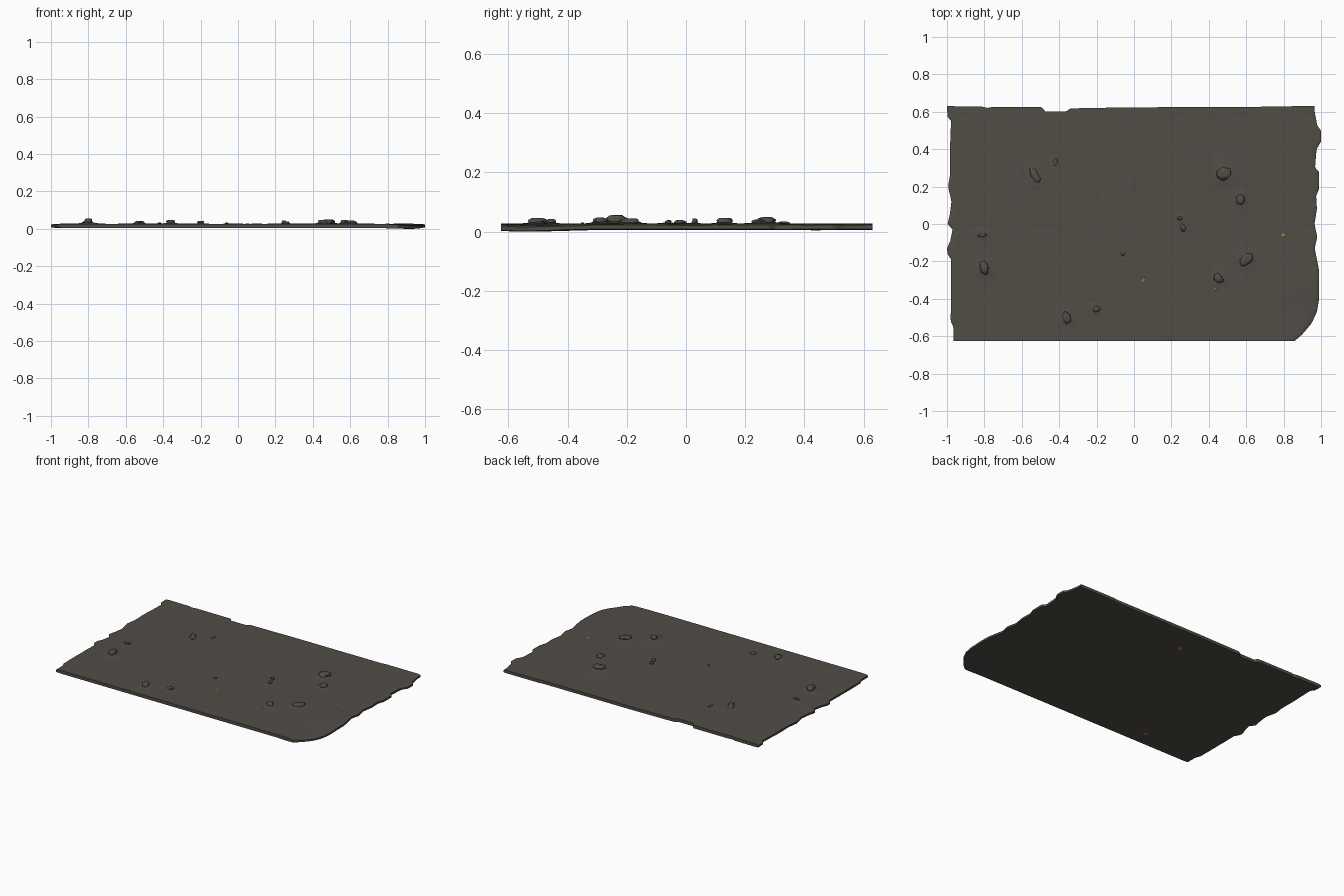
import bpy, bmesh, math, random
from mathutils import Vector, noise

if "Cube" in bpy.data.objects:
    bpy.data.objects.remove(bpy.data.objects["Cube"])

random.seed(4)


def material(name, rgb):
    m = bpy.data.materials.new(name)
    m.diffuse_color = (*rgb, 1)
    m.use_nodes = True
    m.node_tree.nodes["Principled BSDF"].inputs["Base Color"].default_value = m.diffuse_color
    return m


STONE = material("dark earth grey", (0.083, 0.074, 0.062))
GOLD = material("dull gold", (0.36, 0.25, 0.05))


def finish(bm, name, mat, angle=40):
    bmesh.ops.recalc_face_normals(bm, faces=bm.faces[:])
    me = bpy.data.meshes.new(name)
    bm.to_mesh(me)
    bm.free()
    me.materials.append(mat)
    ob = bpy.data.objects.new(name, me)
    bpy.context.collection.objects.link(ob)
    bpy.ops.object.select_all(action='DESELECT')
    ob.select_set(True)
    bpy.context.view_layer.objects.active = ob
    bpy.ops.object.shade_smooth_by_angle(angle=math.radians(angle))
    return ob


def interp(table, t):
    if t <= table[0][0]:
        return table[0][1]
    for (a, va), (b, vb) in zip(table, table[1:]):
        if t <= b:
            return va + (vb - va) * (t - a) / (b - a)
    return table[-1][1]


# ragged edges: left and right as x by y, back as y by x
LEFT = [(-.625, -.965), (-.55, -.966), (-.52, -.98), (-.19, -.978), (-.16, -.997),
        (-.13, -1), (-.09, -.982), (-.03, -.97), (0, -.997), (.05, -.985), (.12, -.976),
        (.2, -.994), (.26, -.984), (.4, -.984), (.555, -.978), (.57, -.997), (.63, -1)]
RIGHT = [(-.625, .86), (-.59, .90), (-.53, .95), (-.47, .978), (-.40, .99), (-.24, .988),
         (-.13, .966), (-.07, .98), (0, .965), (.08, .978), (.15, .974), (.19, .99),
         (.28, .99), (.30, .968), (.40, .976), (.44, 1), (.50, 1), (.525, .98),
         (.6, .966), (.63, .965)]
BACK = [(-1, .63), (-.81, .628), (-.78, .62), (-.76, .625), (-.48, .625), (-.474, .602),
        (-.35, .602), (-.33, .618), (0, .624), (.7, .625), (.72, .629), (1, .63)]

# stones: x, y, half length, half width, height above the surface, turn
STONES = [(.48, .27, .046, .036, .022, 25), (.57, .13, .032, .024, .020, 80),
          (.60, -.19, .046, .028, .017, 40), (.45, -.29, .034, .023, .021, -40),
          (.262, -.02, .024, .014, .012, 110), (.245, .03, .014, .011, .017, 0),
          (-.80, -.235, .042, .025, .029, 100), (-.81, -.06, .028, .010, .012, 5),
          (-.36, -.50, .036, .024, .020, 110), (-.20, -.455, .022, .016, .016, 30),
          (-.53, .26, .050, .022, .014, 120), (-.42, .33, .022, .012, .007, 70),
          (-.06, -.16, .012, .010, .006, 0)]
TOP, BOT = .027, .007


def surface(x, y):
    """Top height: faint unevenness plus a soft skirt around each stone."""
    h = TOP + .0008 * noise.noise(Vector((x * 5, y * 5, 1)))
    for sx, sy, a, b, up, rot in STONES:
        d = math.hypot(x - sx, y - sy) / (a * 1.15)
        if d < 3:
            h += up * .32 * math.exp(-d * d)
    h += .002 * math.exp(-((x / .02) ** 2 + ((y - .22) / .03) ** 2))
    return h


# slab: one bent grid above, one below, stitched along the rim
NX, NY = 180, 112
bm = bmesh.new()
top, bot = [], []
for j in range(NY + 1):
    rt, rb = [], []
    for i in range(NX + 1):
        u, v = i / NX, j / NY
        y = -.625 + v * (interp(BACK, 2 * u - 1) + .625)
        xl, xr = interp(LEFT, y), interp(RIGHT, y)
        x = xl + (xr - xl) * u
        side = max(0, 1 - min(x - xl, xr - x) / .03) ** 2
        rim = side * (.8 + .4 * noise.noise(Vector((x * 9, y * 9, 3))))
        droop = .007 * max(0, 1 - math.hypot(x - .96, y + .56) / .25)
        rt.append(bm.verts.new((x, y, surface(x, y) - .006 * rim - droop)))
        rb.append(bm.verts.new((x, y, BOT + .004 * rim - droop - .003 * max(0, droop - .004))))
    top.append(rt)
    bot.append(rb)
for g in (top, bot):
    for j in range(NY):
        for i in range(NX):
            bm.faces.new((g[j][i], g[j][i + 1], g[j + 1][i + 1], g[j + 1][i]))
ring = ([(0, i) for i in range(NX)] + [(j, NX) for j in range(NY)]
        + [(NY, i) for i in range(NX, 0, -1)] + [(j, 0) for j in range(NY, 0, -1)])
for (a, b), (c, d) in zip(ring, ring[1:] + ring[:1]):
    bm.faces.new((top[a][b], top[c][d], bot[c][d], bot[a][b]))
low = min(v.co.z for v in bm.verts)
for v in bm.verts:
    v.co.z = max(0, v.co.z - low * (v.co.z < BOT + .005))
finish(bm, "ground_slab", STONE)


def lump(name, x, y, z, a, b, c, rot, mat, rough=.3, sub=3):
    """Rough flattened pebble."""
    bm = bmesh.new()
    bmesh.ops.create_icosphere(bm, subdivisions=sub, radius=1)
    r = math.radians(rot)
    for v in bm.verts:
        p = v.co * (1 + rough * noise.noise(v.co * 1.6 + Vector((x * 31, y * 31, 0))))
        p.z = max(-1, min(.95, p.z * 1.15))
        px, py = p.x * a, p.y * b
        v.co = (x + px * math.cos(r) - py * math.sin(r),
                y + px * math.sin(r) + py * math.cos(r), z + p.z * c)
    finish(bm, name, mat, 50)


# stones half sunk into the slab
for n, (x, y, a, b, up, rot) in enumerate(STONES):
    half = max(up * .6, .006)
    lump(f"stone_{n + 1}", x, y, TOP + up - half * .95, a * .85, b * .9, half, rot, STONE)

# small gold flecks on the top and the underside
FLECKS = [(.80, -.06, TOP + .001, .012, .008), (.05, -.30, TOP + .001, .014, .006),
          (.435, -.35, TOP + .002, .008, .005), (-.01, .44, BOT - .001, .022, .013),
          (-.53, -.52, BOT - .001, .018, .009)]
for n, (x, y, z, a, b) in enumerate(FLECKS):
    lump(f"gold_fleck_{n + 1}", x, y, z, a, b, .002, 20 + 30 * (n % 2), GOLD, .4, 2)
